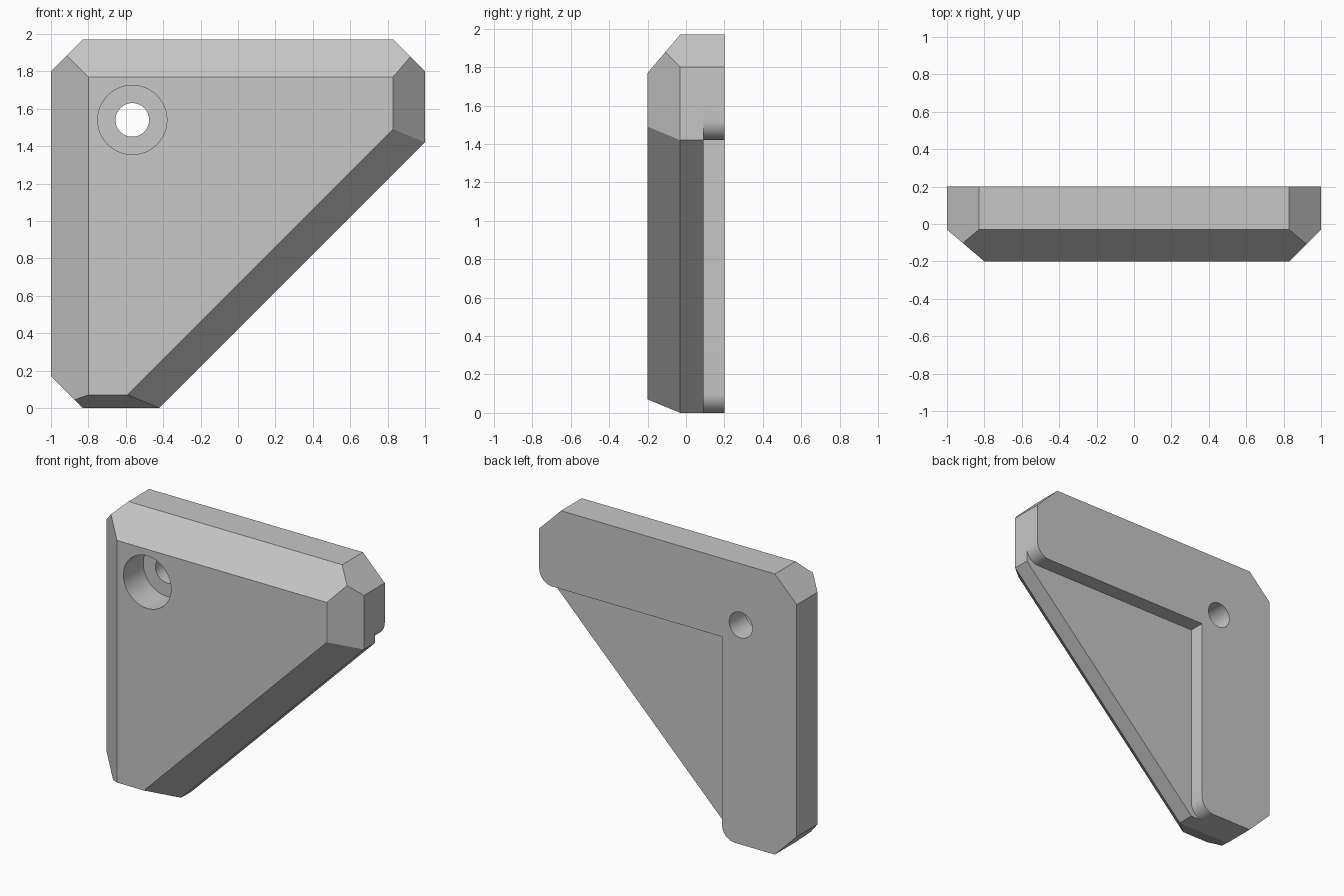
import bpy
import bmesh
import math
from mathutils import Vector

default = bpy.data.objects.get("Cube")
if default:
    bpy.data.objects.remove(default, do_unlink=True)

grey = bpy.data.materials.new("light grey")
grey.use_nodes = True
colour = (0.57, 0.57, 0.57, 1)
grey.diffuse_color = colour
grey.node_tree.nodes["Principled BSDF"].inputs["Base Color"].default_value = colour

BACK, FRONT, SHOULDER = 0.2, -0.2, -0.03   # depths of back, front and chamfer start
TOP, ARM_Z, ARM_X, WEB = 1.97, 1.42, -0.42, 0.09
ROUND = 0.1


def to_object(name, bm):
    bmesh.ops.recalc_face_normals(bm, faces=bm.faces[:])
    mesh = bpy.data.meshes.new(name)
    bm.to_mesh(mesh)
    bm.free()
    mesh.materials.append(grey)
    obj = bpy.data.objects.new(name, mesh)
    bpy.context.collection.objects.link(obj)
    return obj


def prism(name, outline, y0, y1):
    """Extrude an (x, z) outline along y."""
    bm = bmesh.new()
    face = bm.faces.new([bm.verts.new((x, y0, z)) for x, z in outline])
    geom = bmesh.ops.extrude_face_region(bm, geom=[face])["geom"]
    verts = [g for g in geom if isinstance(g, bmesh.types.BMVert)]
    bmesh.ops.translate(bm, verts=verts, vec=(0, y1 - y0, 0))
    return to_object(name, bm)


def arc(cx, cz, r, start, end, steps):
    angles = [math.radians(start + (end - start) * i / steps) for i in range(steps + 1)]
    return [(cx + r * math.cos(a), cz + r * math.sin(a)) for a in angles]


def slice_off(bm, point, normal):
    """Cut away everything on the normal side of a plane and cap it."""
    geom = bm.verts[:] + bm.edges[:] + bm.faces[:]
    cut = bmesh.ops.bisect_plane(bm, geom=geom, dist=1e-5, plane_co=point,
                                 plane_no=Vector(normal).normalized(), clear_outer=True)
    edges = [e for e in cut["geom_cut"] if isinstance(e, bmesh.types.BMEdge)]
    bmesh.ops.contextual_create(bm, geom=edges)


def cut_with(target, cutter):
    mod = target.modifiers.new("cut", "BOOLEAN")
    mod.operation = "DIFFERENCE"
    mod.solver = "EXACT"
    mod.object = cutter
    bpy.context.view_layer.objects.active = target
    bpy.ops.object.modifier_apply(modifier=mod.name)
    bpy.data.objects.remove(cutter, do_unlink=True)


# Bracket body: block with the diagonal and three corners sliced off
bm = bmesh.new()
bmesh.ops.create_cube(bm, size=1)
bmesh.ops.scale(bm, verts=bm.verts[:], vec=(2, BACK - FRONT, TOP))
bmesh.ops.translate(bm, verts=bm.verts[:], vec=(0, 0, TOP / 2))
slice_off(bm, (ARM_X, 0, 0), (1, 0, -1))
slice_off(bm, (-0.83, 0, TOP), (-1, 0, 1))
slice_off(bm, (0.83, 0, TOP), (1, 0, 1))
slice_off(bm, (-0.83, 0, 0), (-1, 0, -1))

# Front chamfers: edge point, outward direction, inset at the front face
depth = SHOULDER - FRONT
for (x, z), (dx, dz), inset in [
        ((0, TOP), (0, 1), 0.2),
        ((-1, 1), (-1, 0), 0.2),
        ((1, 1), (1, 0), 0.17),
        ((0, 0), (0, -1), 0.07),
        ((ARM_X, 0), (math.sqrt(0.5), -math.sqrt(0.5)), 0.17)]:
    slice_off(bm, (x, SHOULDER, z), (dx * depth, -inset, dz * depth))
bracket = to_object("corner_bracket", bm)

# Back recess, leaving an L of two arms with rounded ends
recess = [(ARM_X, ARM_Z)]
recess += arc(1 - ROUND, ARM_Z + ROUND, ROUND, -90, 0, 10)
recess += [(1.3, ARM_Z + ROUND), (1.3, -0.3), (ARM_X - ROUND, -0.3)]
recess += arc(ARM_X - ROUND, ROUND, ROUND, -90, 0, 10)
cut_with(bracket, prism("recess_cutter", recess, WEB, 0.5))

# Counterbored screw hole
for radius, y_end in [(0.185, 0.02), (0.09, 0.5)]:
    circle = arc(-0.565, 1.54, radius, 0, 360, 48)[:-1]
    cut_with(bracket, prism("hole_cutter", circle, -0.5, y_end))

bpy.ops.object.select_all(action="DESELECT")
bracket.select_set(True)
bpy.context.view_layer.objects.active = bracket
bpy.ops.object.shade_smooth_by_angle(angle=math.radians(20))
